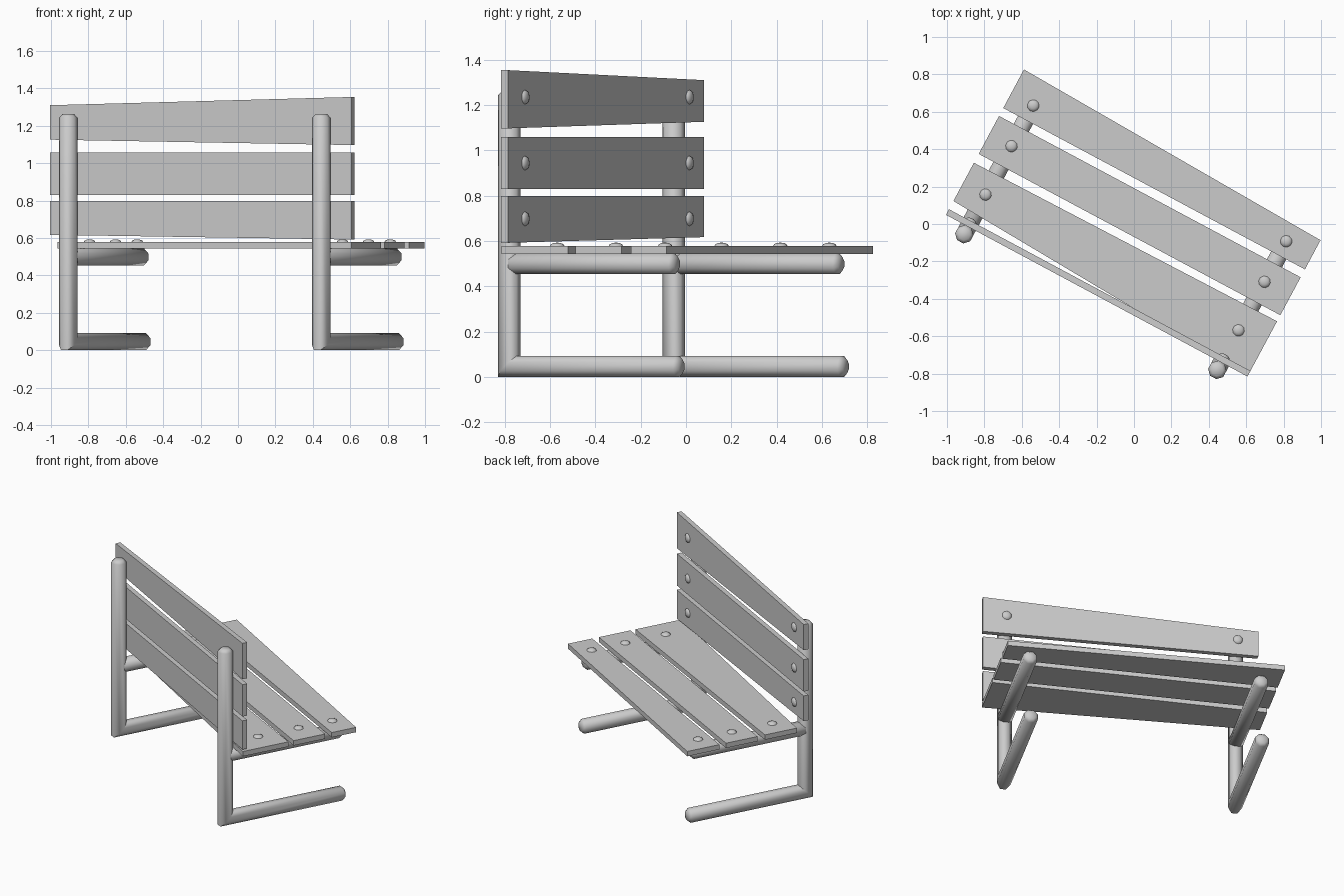
import bpy, bmesh, math
from mathutils import Vector, Matrix

if "Cube" in bpy.data.objects:
    bpy.data.objects.remove(bpy.data.objects["Cube"])

# the whole bench is turned about z; local x = along the slats, local y = seat depth
TURN = Matrix.Rotation(math.radians(-28.2), 4, 'Z')
POSTS = (-0.774, 0.761)
X0, X1 = -0.909, 0.920


def finish(name, bm, smooth=None):
    bmesh.ops.recalc_face_normals(bm, faces=bm.faces)
    bm.transform(TURN)
    me = bpy.data.meshes.new(name)
    bm.to_mesh(me)
    bm.free()
    ob = bpy.data.objects.new(name, me)
    bpy.context.collection.objects.link(ob)
    if smooth:
        bpy.ops.object.select_all(action='DESELECT')
        ob.select_set(True)
        bpy.context.view_layer.objects.active = ob
        bpy.ops.object.shade_smooth_by_angle(angle=math.radians(smooth))
    return ob


def plank(name, left, right, t0, t1, upright=False):
    """Tapered board: (low, high) extents at each end, thickness t0..t1."""
    bm = bmesh.new()
    outline = [(X0, left[0]), (X1, right[0]), (X1, right[1]), (X0, left[1])]
    rings = [[bm.verts.new((x, t, w) if upright else (x, w, t)) for x, w in outline]
             for t in (t0, t1)]
    bm.faces.new(rings[0])
    bm.faces.new(rings[1])
    for i in range(4):
        j = (i + 1) % 4
        bm.faces.new((rings[0][i], rings[0][j], rings[1][j], rings[1][i]))
    finish(name, bm)


def tube(name, x, path, r=0.0495, sides=8, chamfer=0.018):
    """Octagonal tube along a (y, z) path with mitred corners and chamfered ends."""
    p = [Vector(q) for q in path]
    d = [(b - a).normalized() for a, b in zip(p, p[1:])]
    perp = lambda v: Vector((-v.y, v.x))
    stations = [(p[0], perp(d[0]), 0.65), (p[0] + d[0] * chamfer, perp(d[0]), 1)]
    for i in range(1, len(p) - 1):
        n = (perp(d[i - 1]) + perp(d[i])).normalized()
        stations.append((p[i], n / n.dot(perp(d[i])), 1))
    stations += [(p[-1] - d[-1] * chamfer, perp(d[-1]), 1), (p[-1], perp(d[-1]), 0.65)]
    bm = bmesh.new()
    rings = []
    for c, n, s in stations:
        ring = []
        for k in range(sides):
            a = 2 * math.pi * (k + 0.5) / sides
            q = c + n * (r * s * math.sin(a))
            ring.append(bm.verts.new((x + r * s * math.cos(a), q.x, q.y)))
        rings.append(ring)
    for a, b in zip(rings, rings[1:]):
        for k in range(sides):
            m = (k + 1) % sides
            bm.faces.new((a[k], a[m], b[m], b[k]))
    bm.faces.new(rings[0])
    bm.faces.new(rings[-1])
    finish(name, bm, 50)


def bolt(name, loc, rot=Matrix()):
    """Shallow domed bolt head."""
    bm = bmesh.new()
    bmesh.ops.create_uvsphere(bm, u_segments=10, v_segments=6, radius=1)
    low = [v for v in bm.verts if v.co.z < -0.01]
    bmesh.ops.delete(bm, geom=low, context='VERTS')
    bm.transform(Matrix.Translation(loc) @ rot @ Matrix.Diagonal((0.032, 0.032, 0.015, 1)))
    finish(name, bm, 60)


# seat slats: depth extents at left and right ends
plank("seat_slat_front", (0.216, 0.450), (0.218, 0.395), 0.543, 0.578)
plank("seat_slat_middle", (-0.062, 0.168), (-0.060, 0.170), 0.543, 0.578)
plank("seat_slat_rear", (-0.348, -0.116), (-0.430, -0.097), 0.543, 0.578)

# backrest boards: height extents at left and right ends
plank("back_board_top", (1.126, 1.310), (1.097, 1.354), -0.432, -0.398, True)
plank("back_board_middle", (0.829, 1.058), (0.829, 1.058), -0.432, -0.398, True)
plank("back_board_bottom", (0.617, 0.798), (0.592, 0.798), -0.432, -0.398, True)

# bent tube frames, seat arms and bolts at both ends
face_seat = Matrix.Rotation(math.radians(-90), 4, 'X')
for side, x in zip(("left", "right"), POSTS):
    tube("frame_" + side, x, [(0.385, 0.046), (-0.477, 0.046), (-0.477, 1.262)])
    tube("seat_arm_" + side, x, [(-0.477, 0.499), (0.362, 0.499)])
    for i, y in enumerate((0.303, 0.057, -0.237)):
        bolt(f"seat_bolt_{side}_{i}", (x, y, 0.578))
    for i, z in enumerate((1.235, 0.944, 0.698)):
        bolt(f"back_bolt_{side}_{i}", (x, -0.398, z), face_seat)
